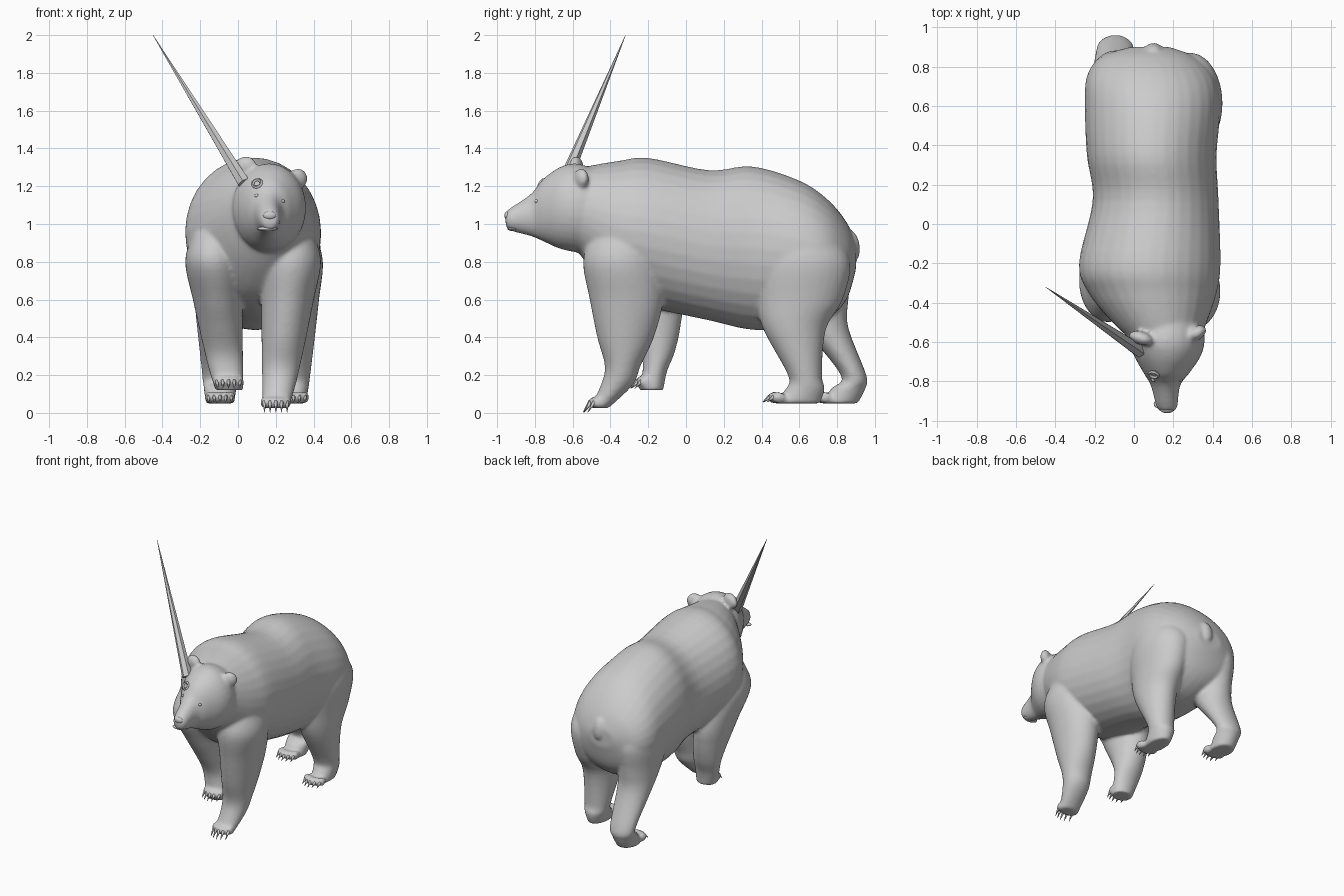
import bpy, bmesh, math
from mathutils import Vector, Matrix, Euler

if "Cube" in bpy.data.objects:
    bpy.data.objects.remove(bpy.data.objects["Cube"])

def new_object(name, bm):
    bmesh.ops.recalc_face_normals(bm, faces=bm.faces)
    me = bpy.data.meshes.new(name)
    bm.to_mesh(me)
    bm.free()
    ob = bpy.data.objects.new(name, me)
    bpy.context.collection.objects.link(ob)
    return ob

def spline(rows, steps=5):
    """Catmull-Rom interpolation of section rows."""
    out = []
    n = len(rows)
    for i in range(n - 1):
        p0, p1, p2, p3 = (rows[max(0, min(n - 1, k))] for k in range(i - 1, i + 3))
        for s in range(steps):
            t = s / steps
            out.append([b + 0.5 * t * (c - a + t * (2 * a - 5 * b + 4 * c - d
                        + t * (3 * b - a - 3 * c + d)))
                        for a, b, c, d in zip(p0, p1, p2, p3)])
    return out + [list(rows[-1])]

def loft(name, axis, rows, n=32):
    """Closed tube of ellipses; row = (position on axis, u min, u max, v min, v max)."""
    bm = bmesh.new()
    rings = []
    for p, u0, u1, v0, v1 in spline(rows):
        ring = []
        for k in range(n):
            a = 2 * math.pi * k / n
            u = (u0 + u1 + (u1 - u0) * math.cos(a)) / 2
            v = (v0 + v1 + (v1 - v0) * math.sin(a)) / 2
            ring.append(bm.verts.new((u, p, v) if axis == 'y' else (u, v, p)))
        rings.append(ring)
    for r0, r1 in zip(rings, rings[1:]):
        for k in range(n):
            bm.faces.new((r0[k], r0[(k + 1) % n], r1[(k + 1) % n], r1[k]))
    bm.faces.new(rings[0])
    bm.faces.new(rings[-1])
    return new_object(name, bm)

def ball(name, loc, size, rot=(0, 0, 0)):
    bm = bmesh.new()
    m = Matrix.LocRotScale(Vector(loc), Euler(rot), Vector(size))
    bmesh.ops.create_uvsphere(bm, u_segments=20, v_segments=12, radius=1, matrix=m)
    return new_object(name, bm)

def spike(name, base, tip, r, sides):
    base, tip = Vector(base), Vector(tip)
    d = tip - base
    bm = bmesh.new()
    m = Matrix.Translation((base + tip) / 2) @ d.to_track_quat('Z', 'Y').to_matrix().to_4x4()
    bmesh.ops.create_cone(bm, cap_ends=True, segments=sides, radius1=r, radius2=0.001,
                          depth=d.length, matrix=m)
    return new_object(name, bm)

# Torso, lofted front to back
body = loft("bear_body", 'y', [
    (-0.62, 0.02, 0.32, 0.92, 1.28), (-0.5, -0.11, 0.37, 0.76, 1.31),
    (-0.35, -0.23, 0.42, 0.62, 1.335), (-0.2, -0.28, 0.44, 0.56, 1.35),
    (0.12, -0.21, 0.43, 0.49, 1.285), (0.35, -0.24, 0.42, 0.44, 1.305),
    (0.6, -0.25, 0.44, 0.45, 1.23), (0.75, -0.24, 0.41, 0.5, 1.13),
    (0.85, -0.17, 0.31, 0.6, 1.01), (0.9, -0.02, 0.18, 0.76, 0.9)])

# Head with tapering muzzle
head = loft("head", 'y', [
    (-0.45, 0, 0.34, 0.84, 1.28), (-0.58, -0.03, 0.36, 0.85, 1.32),
    (-0.67, 0, 0.34, 0.87, 1.3), (-0.76, 0.05, 0.28, 0.91, 1.235),
    (-0.82, 0.085, 0.235, 0.935, 1.16), (-0.93, 0.115, 0.22, 0.965, 1.085),
    (-0.955, 0.14, 0.2, 0.99, 1.06)])

# Ears and tail
ear_left = ball("ear_left", (0.035, -0.58, 1.305), (0.065, 0.035, 0.052), (0, -0.35, -0.3))
ear_right = ball("ear_right", (0.318, -0.555, 1.24), (0.055, 0.035, 0.055), (0, 0.5, 0.5))
tail = ball("tail", (0.1, 0.885, 0.885), (0.045, 0.035, 0.08), (0.15, 0, 0))
parts = [body, head, ear_left, ear_right, tail]

def leg(name, hip, foot, profile):
    """hip and foot give the x range; profile gives (z, front y, back y)."""
    z_foot = profile[-1][0]
    rows = []
    for z, y0, y1 in profile:
        t = min(1, (z - z_foot) / (0.8 - z_foot)) ** 0.85
        inset = 0.04 if z > 0.8 else 0
        x0, x1 = (f + (h - f) * t for f, h in zip(foot, hip))
        rows.append((z, x0 + inset, x1 - inset, y0, y1))
    parts.append(loft(name, 'z', rows))

def paw(name, x, y, z, drop):
    """Five toes fused into the skin, each with a curved-down claw."""
    for i in range(-2, 3):
        tx, ty = x + i * 0.03, y + 0.006 * i * i
        parts.append(ball("toe", (tx, ty, z), (0.022, 0.038, 0.03)))
        claw = spike(f"{name}_claw_{i + 3}", (tx, ty - 0.022, z + 0.004),
                     (tx, ty - 0.06, z - drop), 0.012, 8)
        claw.data.shade_smooth()

# Legs in mid stride
leg("front_leg_right", (0.12, 0.44), (0.13, 0.27), [
    (0.95, -0.5, -0.16), (0.8, -0.545, -0.14), (0.6, -0.51, -0.12), (0.4, -0.47, -0.17),
    (0.25, -0.43, -0.24), (0.15, -0.45, -0.28), (0.025, -0.51, -0.41)])
leg("front_leg_left", (-0.28, 0.02), (-0.12, 0.03), [
    (0.95, -0.45, -0.14), (0.8, -0.5, -0.08), (0.6, -0.4, -0.02), (0.45, -0.31, -0.03),
    (0.32, -0.24, -0.06), (0.22, -0.23, -0.1), (0.12, -0.25, -0.12)])
leg("hind_leg_right", (0.12, 0.45), (0.225, 0.36), [
    (0.95, 0.44, 0.78), (0.8, 0.36, 0.87), (0.6, 0.37, 0.83), (0.44, 0.41, 0.74),
    (0.2, 0.54, 0.72), (0.13, 0.53, 0.735), (0.05, 0.46, 0.71)])
leg("hind_leg_left", (-0.25, 0.06), (-0.17, -0.02), [
    (0.95, 0.46, 0.78), (0.8, 0.42, 0.88), (0.6, 0.5, 0.86), (0.45, 0.62, 0.86),
    (0.2, 0.82, 0.955), (0.13, 0.77, 0.95), (0.05, 0.71, 0.91)])
paw("front_right", 0.2, -0.485, 0.055, 0.052)
paw("front_left", -0.05, -0.235, 0.165, 0.035)
paw("hind_right", 0.295, 0.465, 0.082, 0.025)
paw("hind_left", -0.095, 0.71, 0.082, 0.025)

# Fuse torso, head and legs into one smooth skin
for ob in parts:
    ob.select_set(True)
bpy.context.view_layer.objects.active = body
bpy.ops.object.join()
rm = body.modifiers.new("skin", 'REMESH')
rm.mode = 'VOXEL'
rm.voxel_size = 0.011
sm = body.modifiers.new("soften", 'SMOOTH')
sm.factor = 0.5
sm.iterations = 8
for m in ("skin", "soften"):
    bpy.ops.object.modifier_apply(modifier=m)
body.data.shade_smooth()

# Face details
ball("eye_left", (0.1, -0.79, 1.15), (0.013, 0.012, 0.01)).data.shade_smooth()
ball("eye_right", (0.235, -0.79, 1.12), (0.013, 0.012, 0.01)).data.shade_smooth()
ball("nose", (0.168, -0.945, 1.045), (0.035, 0.017, 0.022)).data.shade_smooth()
ball("lip", (0.155, -0.915, 0.975), (0.055, 0.03, 0.012)).data.shade_smooth()

# Rough ring on the brow
bpy.ops.mesh.primitive_torus_add(location=(0.1, -0.765, 1.215), rotation=(1, 0, -0.3),
                                 major_segments=9, minor_segments=4,
                                 major_radius=0.024, minor_radius=0.009)
bpy.context.object.name = "brow_ring"

# Long faceted horn
spike("horn", (0.03, -0.645, 1.22), (-0.45, -0.32, 2.0), 0.036, 6)
